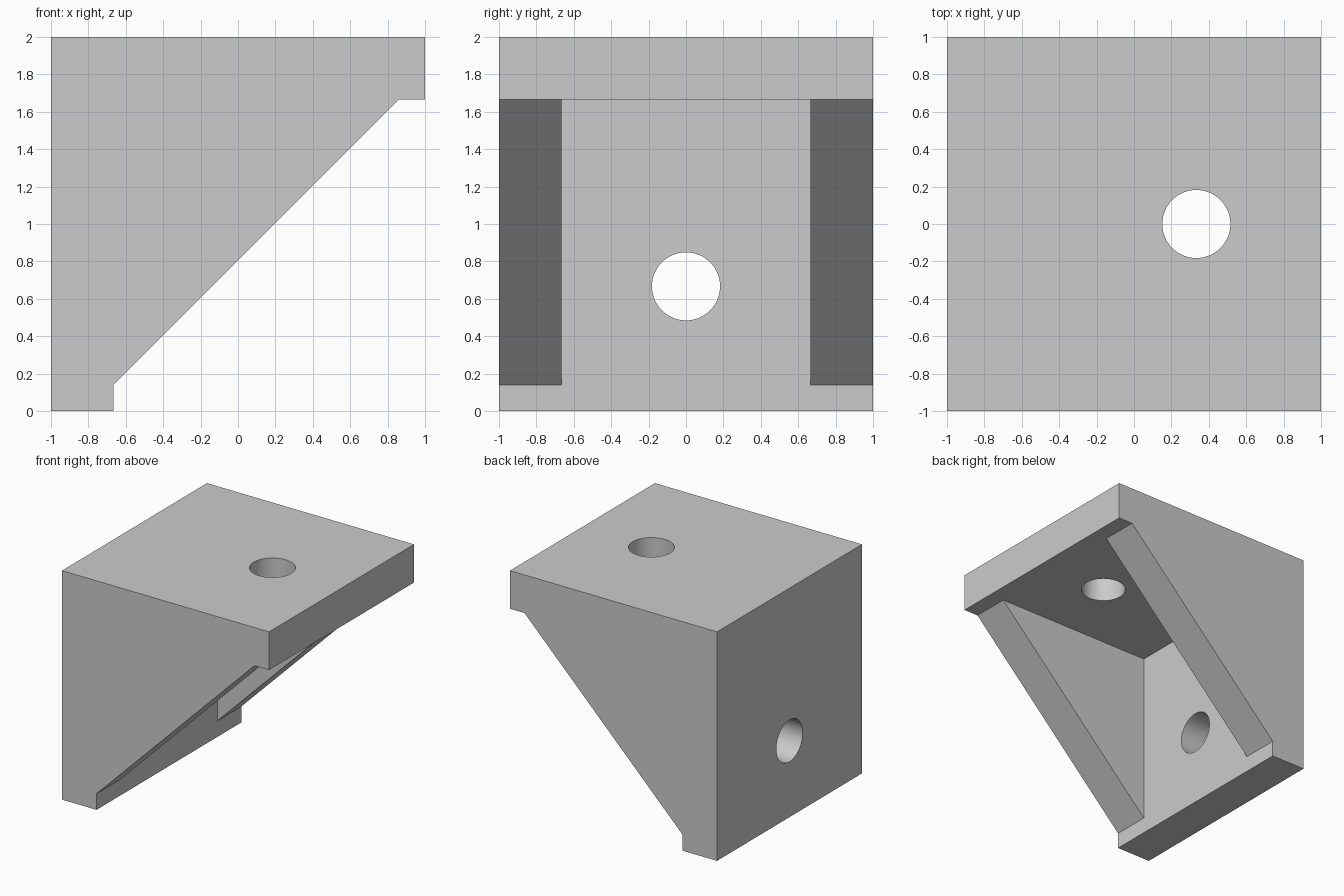
import bpy
import bmesh
import math
from mathutils import Matrix

cube = bpy.data.objects.get("Cube")
if cube:
    bpy.data.objects.remove(cube, do_unlink=True)

WALL = 1 / 3            # plate and gusset thickness
INNER = 1 - WALL        # distance from centre to inner faces
TOP = 2 - WALL          # underside of the top plate
LIP = 0.14              # plate edge left clear of the gusset slope
HOLE = 0.182            # bolt hole radius

grey = bpy.data.materials.new("light_grey")
grey.use_nodes = True
colour = (0.6, 0.6, 0.6, 1)
grey.diffuse_color = colour
grey.node_tree.nodes["Principled BSDF"].inputs["Base Color"].default_value = colour


def to_object(name, bm):
    bmesh.ops.recalc_face_normals(bm, faces=bm.faces[:])
    mesh = bpy.data.meshes.new(name)
    bm.to_mesh(mesh)
    bm.free()
    mesh.materials.append(grey)
    obj = bpy.data.objects.new(name, mesh)
    bpy.context.collection.objects.link(obj)
    return obj


def prism(name, profile, half_width):
    """Extrude an x-z outline along y."""
    bm = bmesh.new()
    face = bm.faces.new([bm.verts.new((x, -half_width, z)) for x, z in profile])
    moved = bmesh.ops.extrude_face_region(bm, geom=[face])["geom"]
    verts = [v for v in moved if isinstance(v, bmesh.types.BMVert)]
    bmesh.ops.translate(bm, verts=verts, vec=(0, 2 * half_width, 0))
    return to_object(name, bm)


def drill(name, location, rotation):
    bm = bmesh.new()
    bmesh.ops.create_cone(bm, cap_ends=True, segments=64, radius1=HOLE, radius2=HOLE,
                          depth=2 * WALL, matrix=Matrix.Translation(location) @ rotation)
    return to_object(name, bm)


# Solid side outline with the sloping gusset edge
bracket = prism("corner_bracket", [(-1, 0), (-INNER, 0), (-INNER, LIP), (1 - LIP, TOP),
                                   (1, TOP), (1, 2), (-1, 2)], 1)

# Pocket between the gussets, and one bolt hole through each plate
cutters = [
    prism("pocket_cutter", [(-INNER, -1), (2, -1), (2, TOP), (-INNER, TOP)], INNER),
    drill("top_hole_cutter", (WALL, 0, 2 - WALL / 2), Matrix.Identity(4)),
    drill("back_hole_cutter", (-1 + WALL / 2, 0, INNER), Matrix.Rotation(math.pi / 2, 4, "Y")),
]
bpy.ops.object.select_all(action="DESELECT")
bracket.select_set(True)
bpy.context.view_layer.objects.active = bracket
for cutter in cutters:
    cutter.hide_render = True
    cut = bracket.modifiers.new(cutter.name, "BOOLEAN")
    cut.operation = "DIFFERENCE"
    cut.solver = "EXACT"
    cut.object = cutter
    bpy.ops.object.modifier_apply(modifier=cut.name)
    bpy.data.objects.remove(cutter, do_unlink=True)

bpy.ops.object.shade_smooth_by_angle(angle=math.radians(30))
